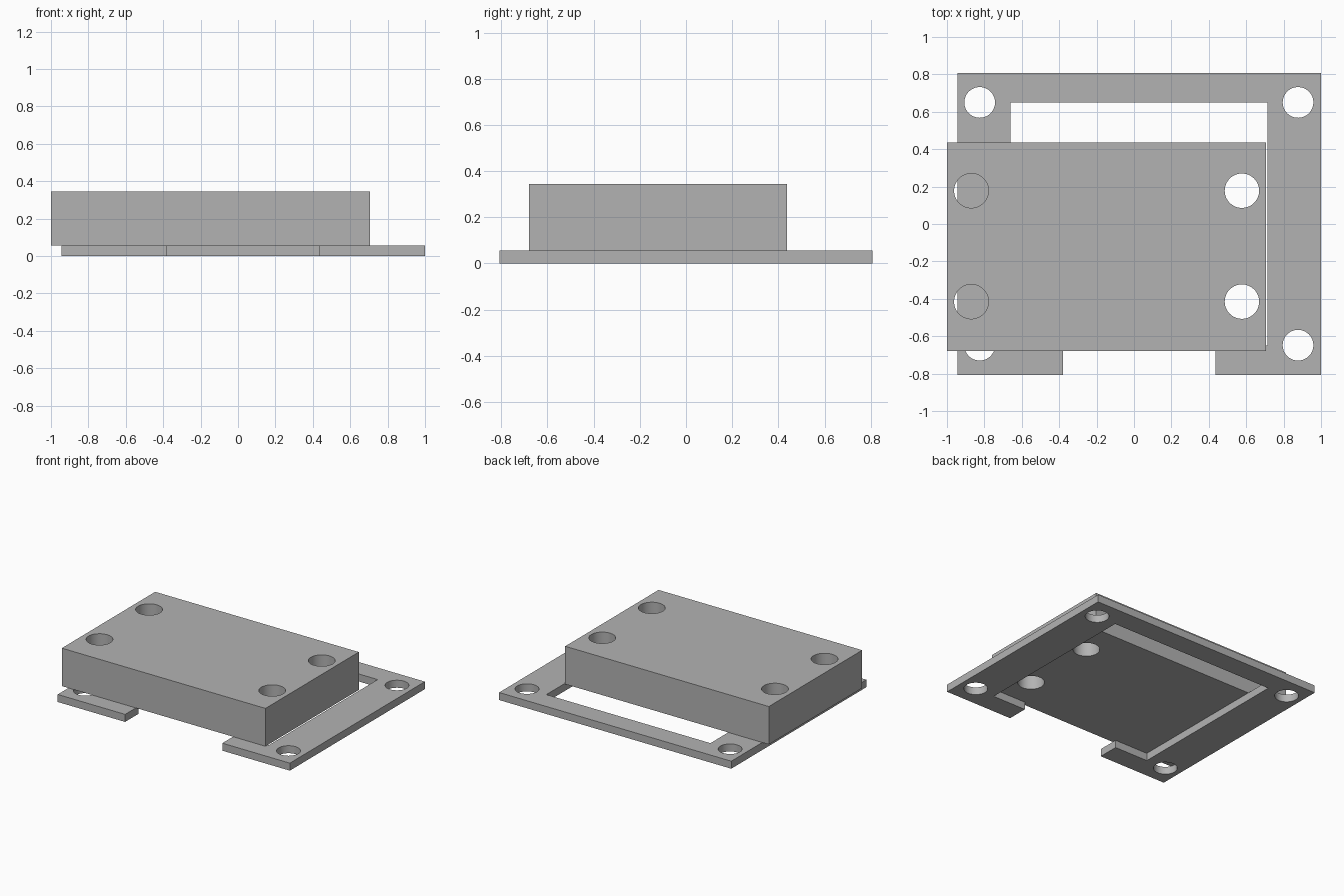
import bpy
import bmesh
import math

cube = bpy.data.objects.get("Cube")
if cube:
    bpy.data.objects.remove(cube, do_unlink=True)

grey = bpy.data.materials.new("plain_grey")
grey.use_nodes = True
colour = (0.45, 0.45, 0.45, 1)
grey.diffuse_color = colour
grey.node_tree.nodes["Principled BSDF"].inputs["Base Color"].default_value = colour


def prism(name, outline, bottom, top):
    """Extrude a counter-clockwise outline between two heights."""
    bm = bmesh.new()
    base = bm.faces.new([bm.verts.new((x, y, bottom)) for x, y in outline])
    lifted = bmesh.ops.extrude_face_region(bm, geom=[base], use_keep_orig=True)
    for item in lifted["geom"]:
        if isinstance(item, bmesh.types.BMVert):
            item.co.z = top
    bmesh.ops.recalc_face_normals(bm, faces=bm.faces)
    mesh = bpy.data.meshes.new(name)
    bm.to_mesh(mesh)
    bm.free()
    mesh.materials.append(grey)
    obj = bpy.data.objects.new(name, mesh)
    bpy.context.collection.objects.link(obj)
    return obj


def drill(obj, xs, ys, radius):
    """Cut round holes right through at every x, y pairing."""
    bpy.ops.object.select_all(action="DESELECT")
    obj.select_set(True)
    bpy.context.view_layer.objects.active = obj
    for x in xs:
        for y in ys:
            circle = [(x + radius * math.cos(math.tau * i / 64),
                       y + radius * math.sin(math.tau * i / 64)) for i in range(64)]
            cutter = prism("hole_cutter", circle, -0.5, 1)
            cutter.hide_render = True
            cut = obj.modifiers.new("hole", "BOOLEAN")
            cut.operation = "DIFFERENCE"
            cut.solver = "EXACT"
            cut.object = cutter
            bpy.ops.object.modifier_apply(modifier=cut.name)
            bpy.data.objects.remove(cutter, do_unlink=True)
    bpy.ops.object.shade_smooth_by_angle(angle=math.radians(30))


# Thin mounting frame, open at the front
left, right, front, back = -0.945, 1.0, -0.808, 0.808
in_left, in_right, in_front, in_back = -0.66, 0.715, -0.65, 0.65
gap_left, gap_right = -0.38, 0.435
frame = prism("mounting_frame", [
    (left, front), (gap_left, front), (gap_left, in_front), (in_left, in_front),
    (in_left, in_back), (in_right, in_back), (in_right, in_front),
    (gap_right, in_front), (gap_right, front), (right, front),
    (right, back), (left, back)], 0, 0.057)
drill(frame, (-0.825, 0.877), (-0.648, 0.65), 0.082)

# Thick block resting on the frame
block = prism("top_block", [(-1, -0.68), (0.706, -0.68), (0.706, 0.437), (-1, 0.437)],
              0.057, 0.344)
drill(block, (-0.87, 0.577), (-0.415, 0.178), 0.092)
